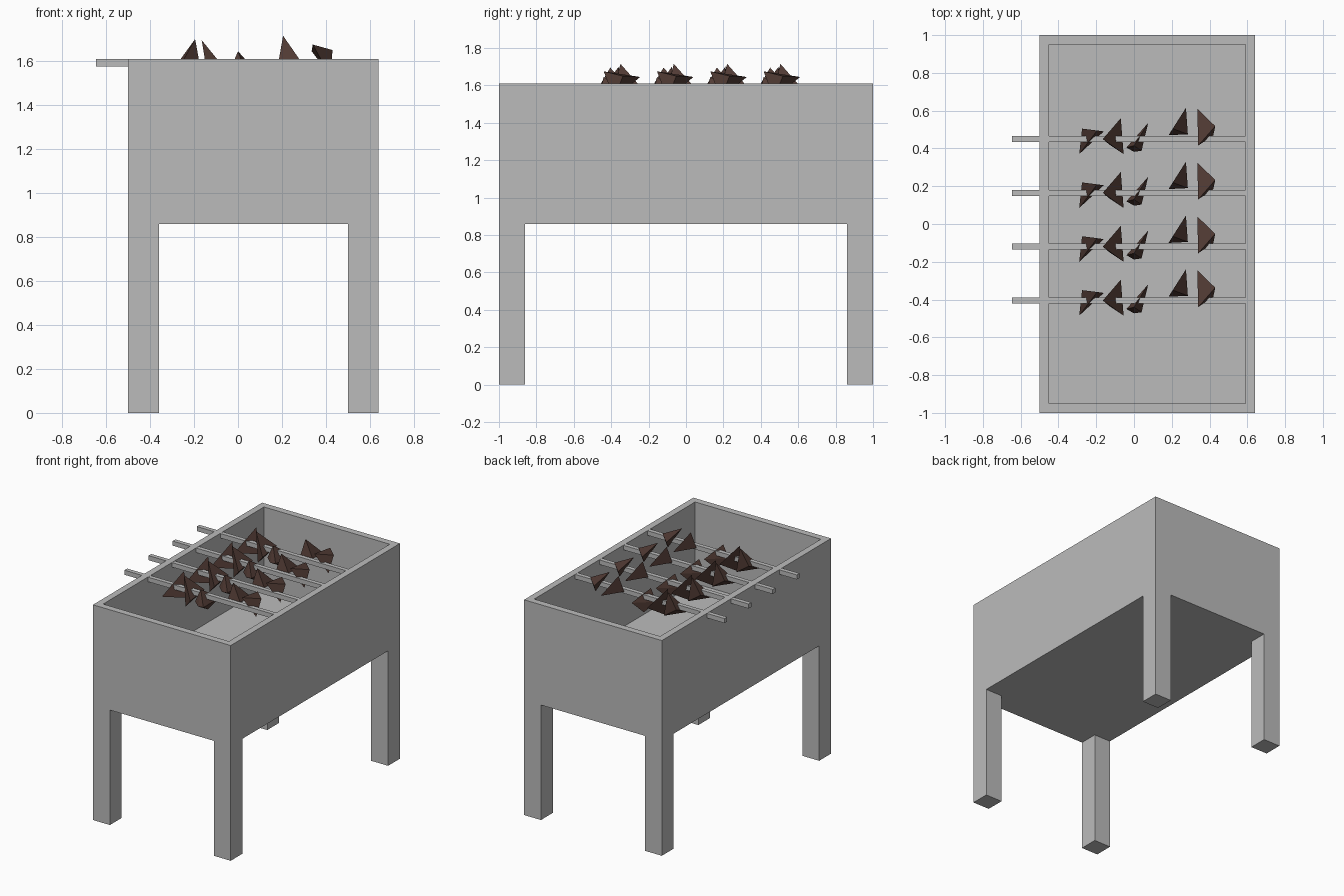
import bpy, bmesh
from mathutils import Vector

if "Cube" in bpy.data.objects:
    bpy.data.objects.remove(bpy.data.objects["Cube"])


def material(name, rgb):
    m = bpy.data.materials.new(name)
    m.diffuse_color = (*rgb, 1)
    m.use_nodes = True
    m.node_tree.nodes["Principled BSDF"].inputs["Base Color"].default_value = m.diffuse_color
    return m


STEEL = material("grey_metal", (0.5, 0.5, 0.5))
MEAT = material("brown_meat", (0.085, 0.045, 0.036))


def finish(name, bm, mat):
    bmesh.ops.recalc_face_normals(bm, faces=bm.faces[:])
    mesh = bpy.data.meshes.new(name)
    bm.to_mesh(mesh)
    bm.free()
    mesh.materials.append(mat)
    ob = bpy.data.objects.new(name, mesh)
    bpy.context.collection.objects.link(ob)
    return ob


def box_bm(lo, hi):
    lo, hi = Vector(lo), Vector(hi)
    bm = bmesh.new()
    bmesh.ops.create_cube(bm, size=1)
    for v in bm.verts:
        v.co = (lo + hi) / 2 + v.co * (hi - lo)
    return bm


# Fire box: inset the top and sink it to form the tray
X0, X1, TOP, BOTTOM, FLOOR = -0.5, 0.64, 1.61, 0.86, 1.0
bm = box_bm((X0, -1, BOTTOM), (X1, 1, TOP))
bm.normal_update()
top = max(bm.faces, key=lambda f: f.calc_center_median().z)
bmesh.ops.inset_region(bm, faces=[top], thickness=0.07)
down = bmesh.ops.extrude_face_region(bm, geom=[top])["geom"]
if top.is_valid:
    bmesh.ops.delete(bm, geom=[top], context="FACES_ONLY")
for v in down:
    if isinstance(v, bmesh.types.BMVert):
        v.co.z = FLOOR
finish("fire_box", bm, STEEL)

# Four corner legs
LEG = 0.14
for side, x in (("left", X0), ("right", X1 - LEG)):
    for end, y in (("front", -1), ("back", 1 - LEG)):
        finish(f"{end}_{side}_leg",
               box_bm((x, y, 0), (x + LEG, y + LEG, BOTTOM)), STEEL)

# Meat chunks: corners relative to the skewer line, built as convex hulls
CHUNKS = [
    [(-0.195, 0.045, 1.70), (-0.29, -0.08, 1.53), (-0.275, 0.055, 1.59),
     (-0.16, 0.04, 1.51)],
    [(-0.165, 0.0, 1.695), (-0.07, 0.11, 1.57), (-0.055, -0.08, 1.56),
     (-0.13, -0.03, 1.48)],
    [(0.0, -0.035, 1.645), (0.075, 0.085, 1.56), (-0.04, -0.045, 1.55),
     (0.0, -0.068, 1.53), (0.04, -0.062, 1.53), (0.02, 0.02, 1.48)],
    [(0.205, 0.055, 1.715), (0.275, 0.165, 1.59), (0.285, 0.025, 1.60),
     (0.183, 0.02, 1.59)],
    [(0.335, 0.16, 1.645), (0.34, -0.035, 1.675), (0.43, 0.068, 1.65),
     (0.42, 0.02, 1.53)],
]

# Four skewers, each carrying the same row of chunks
for i in range(4):
    y = 0.45 - 0.285 * i
    finish(f"skewer_{i + 1}",
           box_bm((-0.645, y - 0.016, 1.575), (0.6, y + 0.016, TOP - 0.001)), STEEL)
    for j, pts in enumerate(CHUNKS):
        bm = bmesh.new()
        for p in pts:
            bm.verts.new((p[0], p[1] + y, p[2]))
        hull = bmesh.ops.convex_hull(bm, input=bm.verts[:])
        loose = [v for v in bm.verts if not v.link_faces]
        bmesh.ops.delete(bm, geom=loose, context="VERTS")
        finish(f"meat_chunk_{i + 1}_{j + 1}", bm, MEAT)
